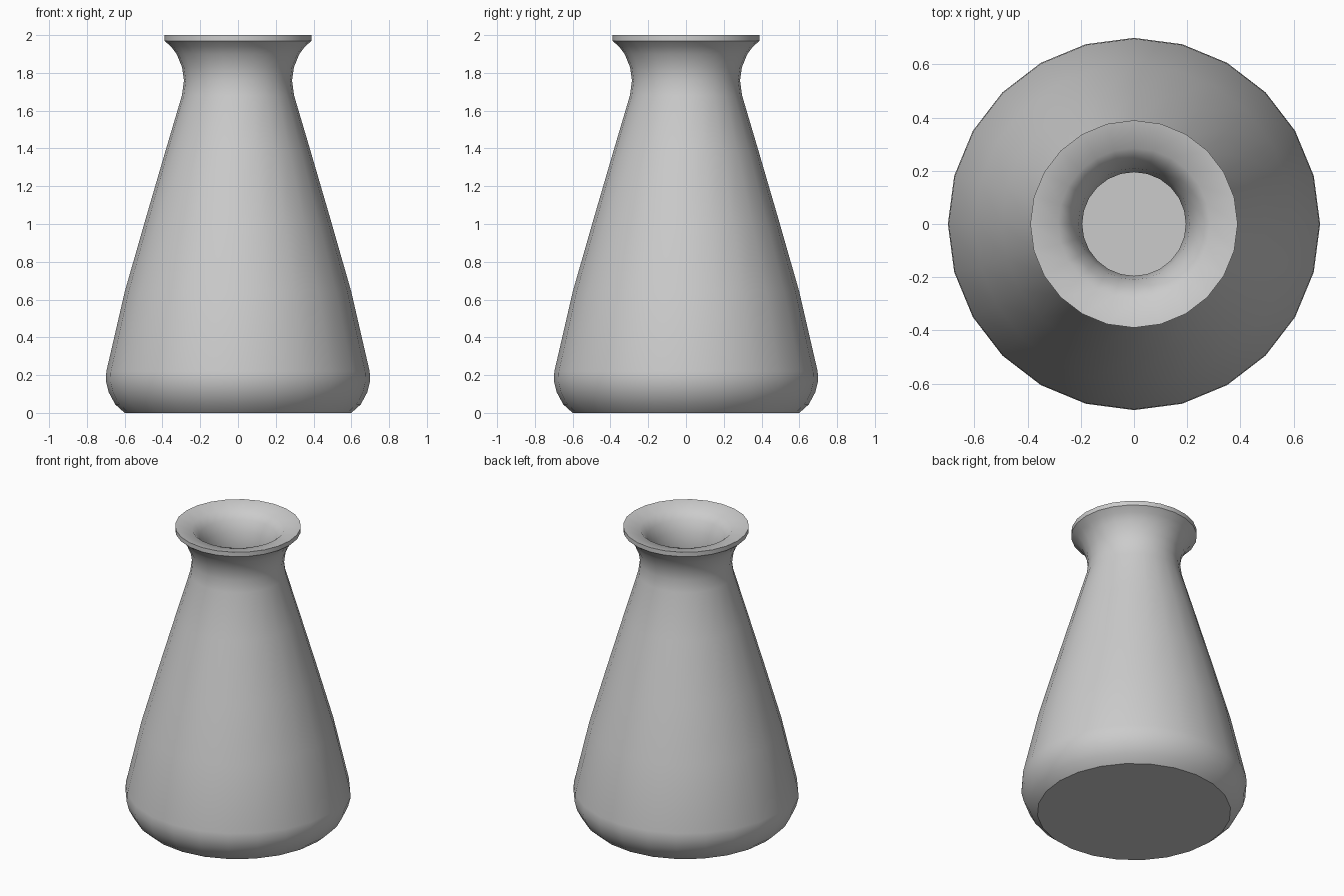
import bpy, bmesh, math

cube = bpy.data.objects.get("Cube")
if cube:
    bpy.data.objects.remove(cube, do_unlink=True)

SEGMENTS = 24

mat = bpy.data.materials.new("plain grey")
mat.use_nodes = True
grey = (0.6, 0.6, 0.6, 1.0)
mat.diffuse_color = grey
mat.node_tree.nodes["Principled BSDF"].inputs["Base Color"].default_value = grey

# Profile as (radius, height): outer wall upward, over the lip, down inside
outer = [(0.6, 0), (0.65, 0.045), (0.685, 0.11), (0.70, 0.17), (0.697, 0.22),
         (0.60, 0.64), (0.497, 1.0), (0.383, 1.39), (0.297, 1.68), (0.286, 1.76),
         (0.296, 1.83), (0.325, 1.9), (0.355, 1.94), (0.39, 1.97)]
lip = [(0.39, 2.0), (0.285, 1.98)]
inner = [(0.24, 1.93), (0.21, 1.86), (0.195, 1.77), (0.21, 1.65),
         (0.295, 1.37), (0.41, 0.98), (0.61, 0.2), (0.55, 0.09)]

# Vase body: lathe the profile
bm = bmesh.new()
rings = []
for r, z in outer + lip + inner:
    rings.append([bm.verts.new((r * math.cos(a), r * math.sin(a), z))
                  for a in (math.tau * i / SEGMENTS for i in range(SEGMENTS))])
for low, high in zip(rings, rings[1:]):
    for i in range(SEGMENTS):
        j = (i + 1) % SEGMENTS
        bm.faces.new((low[i], low[j], high[j], high[i]))

# Base underneath and floor inside
bm.faces.new(rings[0][::-1])
bm.faces.new(rings[-1])
bmesh.ops.recalc_face_normals(bm, faces=bm.faces)

mesh = bpy.data.meshes.new("vase")
bm.to_mesh(mesh)
bm.free()
mesh.materials.append(mat)
vase = bpy.data.objects.new("vase", mesh)
bpy.context.collection.objects.link(vase)

# Smooth walls with crisp base and lip edges
bpy.ops.object.select_all(action="DESELECT")
vase.select_set(True)
bpy.context.view_layer.objects.active = vase
bpy.ops.object.shade_smooth_by_angle(angle=math.radians(42))
